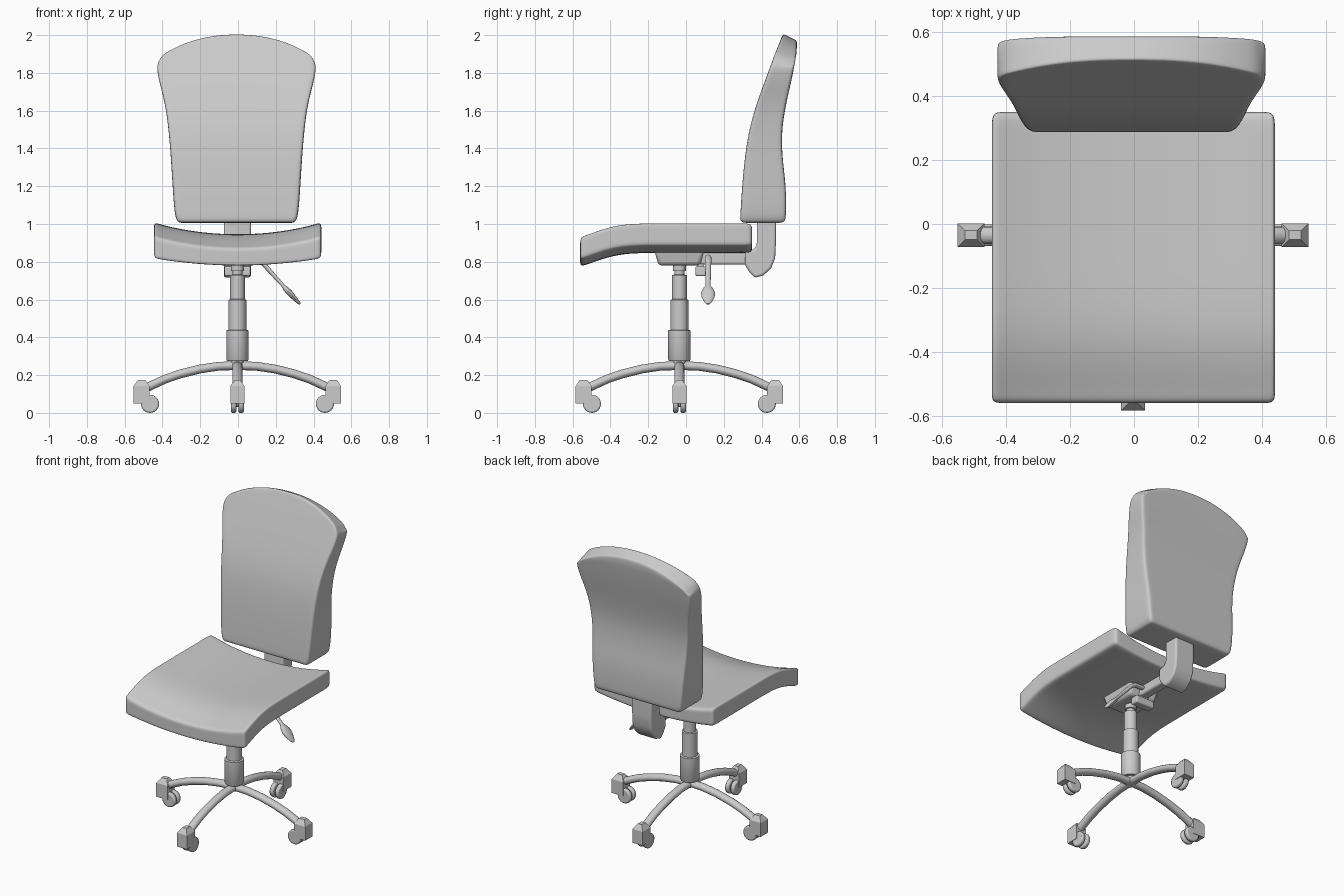
import bpy, bmesh, math
from mathutils import Vector, Matrix

if "Cube" in bpy.data.objects:
    bpy.data.objects.remove(bpy.data.objects["Cube"])

CX, CY = -0.003, -0.035      # column axis


def finish(name, bm, bevel=0, subsurf=0, angle=40, segs=3):
    bmesh.ops.recalc_face_normals(bm, faces=bm.faces)
    me = bpy.data.meshes.new(name)
    bm.to_mesh(me)
    bm.free()
    ob = bpy.data.objects.new(name, me)
    bpy.context.collection.objects.link(ob)
    if bevel:
        m = ob.modifiers.new("bevel", 'BEVEL')
        m.width, m.segments, m.limit_method = bevel, segs, 'ANGLE'
    if subsurf:
        m = ob.modifiers.new("subsurf", 'SUBSURF')
        m.levels = m.render_levels = subsurf
    bpy.ops.object.select_all(action='DESELECT')
    bpy.context.view_layer.objects.active = ob
    ob.select_set(True)
    if angle:
        bpy.ops.object.shade_smooth_by_angle(angle=math.radians(angle))
    return ob


def interp(table, t):
    for (a, p), (b, q) in zip(table, table[1:]):
        if t <= b:
            k = max(0, (t - a) / (b - a))
            return p + (q - p) * k
    return table[-1][1]


def cushion(name, us, vs, ws, func):
    """Box cage with loops at us, vs, ws, shaped by func and subdivided."""
    bm = bmesh.new()
    n = (len(us), len(vs), len(ws))
    cache = {}

    def vert(i, j, k):
        if (i, j, k) not in cache:
            cache[i, j, k] = bm.verts.new(func(us[i], vs[j], ws[k]))
        return cache[i, j, k]
    for axis in range(3):
        a, b = [x for x in range(3) if x != axis]
        for end in (0, n[axis] - 1):
            for p in range(n[a] - 1):
                for q in range(n[b] - 1):
                    quad = []
                    for dp, dq in ((0, 0), (1, 0), (1, 1), (0, 1)):
                        idx = [0, 0, 0]
                        idx[axis], idx[a], idx[b] = end, p + dp, q + dq
                        quad.append(vert(*idx))
                    bm.faces.new(quad)
    return finish(name, bm, subsurf=3, angle=80)


def tube(name, pts, y=0, sides=16):
    """Elliptical sweep in the xz plane; pts = (x, z, radius in plane, radius in y)."""
    bm = bmesh.new()
    rings = []
    for i, (x, z, rn, ry) in enumerate(pts):
        p, q = pts[max(i - 1, 0)], pts[min(i + 1, len(pts) - 1)]
        nrm = Vector((p[1] - q[1], 0, q[0] - p[0])).normalized()
        rings.append([bm.verts.new(Vector((x, y, z)) + nrm * rn * math.cos(t) + Vector((0, ry * math.sin(t), 0)))
                      for t in (2 * math.pi * k / sides for k in range(sides))])
    for r, s in zip(rings, rings[1:]):
        for k in range(sides):
            bm.faces.new((r[k], r[k - 1], s[k - 1], s[k]))
    bm.faces.new(rings[0])
    bm.faces.new(rings[-1])
    return finish(name, bm)


def box(name, lo, hi, bevel=0.0, taper=1.0):
    bm = bmesh.new()
    lo, hi = Vector(lo), Vector(hi)
    bmesh.ops.create_cube(bm, size=1)
    for v in bm.verts:
        if v.co.z < 0:
            v.co.x *= taper
            v.co.y *= taper
        v.co = (lo + hi) / 2 + v.co * (hi - lo)
    return finish(name, bm, bevel)


# seat: dished across, drooping at the front
def seat_shape(u, y, w):
    droop = interp([(-0.56, -0.072), (-0.5, -0.055), (-0.42, -0.022), (-0.32, 0)], y)
    top = 0.943 + 0.066 * abs(u) ** 2.2
    bottom = 0.845 + 0.04 * u * u
    return (-0.002 + 0.443 * u, y, bottom + (top - bottom) * (w + 1) / 2 + droop)


cushion("seat", [-1, -0.92, -0.75, -0.4, 0, 0.4, 0.75, 0.92, 1],
        [-0.56, -0.52, -0.44, -0.32, -0.1, 0.15, 0.29, 0.35], [-1, -0.45, 0.45, 1], seat_shape)

# backrest: waisted outline, arched top, leaning back
HALF = [(1.0, 0.31), (1.05, 0.328), (1.2, 0.338), (1.4, 0.35), (1.6, 0.368), (1.75, 0.395),
        (1.87, 0.424), (1.95, 0.424), (2.0, 0.39)]
FRONT = [(1.0, 0.285), (1.2, 0.297), (1.45, 0.32), (1.6, 0.36), (1.75, 0.415), (1.93, 0.482), (2.0, 0.512)]
BACK = [(1.0, 0.525), (1.15, 0.538), (1.3, 0.515), (1.45, 0.498), (1.6, 0.52), (1.75, 0.557), (1.9, 0.585), (2.0, 0.59)]


def back_shape(u, v, w):
    arch = interp([(1.0, 0), (1.6, 0), (2.0, 0.11)], v)
    z = v - arch * abs(u) ** 2.5
    if v > 1.95:
        z -= 0.018 * (w + 1) - 0.004
    f, b = interp(FRONT, z), interp(BACK, z)
    return (-0.008 + interp(HALF, v) * u, f + (b - f) * (w + 1) / 2, z)


cushion("backrest", [-1, -0.9, -0.65, -0.3, 0, 0.3, 0.65, 0.9, 1],
        [1.006, 1.05, 1.2, 1.35, 1.5, 1.65, 1.8, 1.92, 1.97, 2.005], [-1, -0.6, 0.6, 1], back_shape)

# gas lift column: stepped lathe profile
bm = bmesh.new()
prof = [(0, 0.23), (0.03, 0.23), (0.035, 0.275), (0.055, 0.275), (0.059, 0.282), (0.059, 0.437), (0.047, 0.44),
        (0.047, 0.598), (0.039, 0.602), (0.039, 0.73), (0.026, 0.732), (0.026, 0.75), (0.034, 0.752), (0.034, 0.80), (0, 0.80)]
vs = [bm.verts.new((CX + r, CY, z)) for r, z in prof]
es = [bm.edges.new(p) for p in zip(vs, vs[1:])]
bmesh.ops.spin(bm, geom=vs + es, cent=(CX, CY, 0), axis=(0, 0, 1), angle=2 * math.pi, steps=32)
bmesh.ops.remove_doubles(bm, verts=bm.verts, dist=1e-5)
finish("gas_column", bm)

# mechanism under the seat
box("seat_mount", (-0.12, -0.17, 0.78), (0.114, 0.1, 0.87), 0.02, 0.82)
box("mount_crossbar", (-0.072, 0.05, 0.725), (0.066, 0.105, 0.775), 0.008)
box("crossbar_post", (-0.03, 0.06, 0.76), (0.024, 0.095, 0.83))
box("back_arm", (-0.035, 0.06, 0.785), (0.029, 0.36, 0.85), 0.012)

# upright bracket holding the backrest
bm = bmesh.new()
side = [(0.375, 1.05), (0.375, 0.89), (0.36, 0.865), (0.315, 0.855), (0.312, 0.785), (0.335, 0.745), (0.365, 0.715),
        (0.41, 0.728), (0.45, 0.765), (0.472, 0.82), (0.476, 0.9), (0.476, 1.05)]
f = bm.faces.new([bm.verts.new((-0.075, y, z)) for y, z in side])
ext = bmesh.ops.extrude_face_region(bm, geom=[f])["geom"]
bmesh.ops.translate(bm, verts=[g for g in ext if isinstance(g, bmesh.types.BMVert)], vec=(0.144, 0, 0))
finish("back_bracket", bm, 0.012)

# height lever with a flat paddle
tube("height_lever", [(0.0, 0.825, 0.013, 0.015), (0.09, 0.825, 0.013, 0.017), (0.125, 0.80, 0.013, 0.017),
                      (0.24, 0.672, 0.009, 0.013), (0.252, 0.658, 0.014, 0.026), (0.272, 0.637, 0.016, 0.038),
                      (0.295, 0.612, 0.013, 0.034), (0.318, 0.587, 0.009, 0.02), (0.328, 0.576, 0.005, 0.008)], 0.117)

# four legs with twin-wheel casters
for i, side in enumerate(("right", "rear", "left", "front")):
    turn = Matrix.Translation((CX, CY, 0)) @ Matrix.Rotation(i * math.pi / 2, 4, 'Z')
    parts = [tube(side + "_leg", [(x, z, 0.023, 0.027) for x, z in (
        (0, 0.25), (0.1, 0.247), (0.2, 0.232), (0.3, 0.207), (0.38, 0.18), (0.45, 0.148), (0.51, 0.118))])]
    # housing: block with a chamfered pyramid top
    bm = bmesh.new()
    loops = []
    for x0, x1, h, z in ((0.465, 0.549, 0.037, 0.05), (0.465, 0.549, 0.037, 0.142), (0.488, 0.526, 0.014, 0.175)):
        loops.append([bm.verts.new(c) for c in ((x0, -h, z), (x1, -h, z), (x1, h, z), (x0, h, z))])
    for a, b in zip(loops, loops[1:]):
        for k in range(4):
            bm.faces.new((a[k - 1], a[k], b[k], b[k - 1]))
    bm.faces.new(loops[0])
    bm.faces.new(loops[-1])
    parts.append(finish(side + "_caster_housing", bm, angle=0))
    # wheels
    bm = bmesh.new()
    for s in (-1, 1):
        m = Matrix.Translation((0.463, s * 0.02, 0.048)) @ Matrix.Rotation(math.pi / 2, 4, 'X')
        bmesh.ops.create_cone(bm, cap_ends=True, segments=24, radius1=0.048, radius2=0.048, depth=0.028, matrix=m)
    m = Matrix.Translation((0.463, 0, 0.055)) @ Matrix.Rotation(math.pi / 2, 4, 'X')
    bmesh.ops.create_cone(bm, cap_ends=True, segments=12, radius1=0.025, radius2=0.025, depth=0.03, matrix=m)
    parts.append(finish(side + "_caster_wheels", bm, 0.008, segs=2))
    for p in parts:
        p.matrix_world = turn
